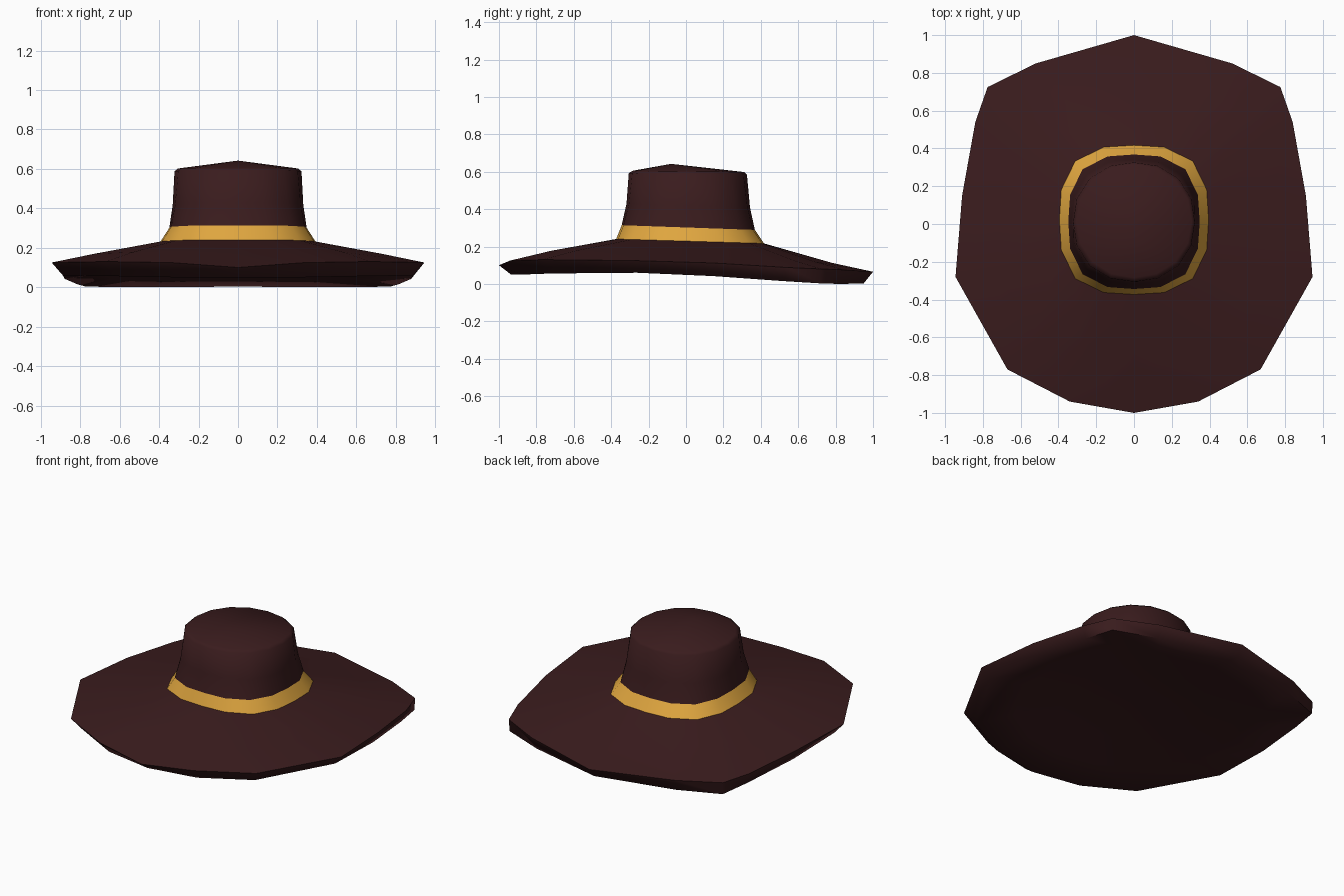
import bpy, math

if "Cube" in bpy.data.objects:
    bpy.data.objects.remove(bpy.data.objects["Cube"])

def material(name, rgb):
    m = bpy.data.materials.new(name)
    m.diffuse_color = (*rgb, 1.0)
    m.use_nodes = True
    m.node_tree.nodes["Principled BSDF"].inputs["Base Color"].default_value = m.diffuse_color
    return m

brown = material("dark brown felt", (0.042, 0.0115, 0.0125))
gold = material("gold ribbon", (0.74, 0.38, 0.05))

def mirror(half):
    """Complete a ring from its back-to-front right half."""
    return half + [(-x, y, z) for x, y, z in half[-2:0:-1]]

def oval(rx, cy, ry, z, tilt, power):
    """Rounded-square ring, sloping down toward the back."""
    half = []
    for k in range(9):
        a = math.pi * k / 8
        s, c = math.sin(a), math.cos(a)
        r = (abs(s) ** power + abs(c) ** power) ** (-1 / power)
        x = rx * r * s if 0 < k < 8 else 0.0
        y = cy + ry * r * c
        half.append((x, y, z - tilt * y))
    return mirror(half)

def blend(a, b, t, lift=0.0):
    """Ring between two rings, lifted at the front and lowered at the back."""
    ring = []
    for p, q in zip(a, b):
        x, y, z = (u + (v - u) * t for u, v in zip(p, q))
        ring.append((x, y, z - lift * y))
    return ring

def loft(name, rings, mat, start=None, end=None, angle=80):
    verts = [p for r in rings for p in r]
    n = len(rings[0])
    faces = []
    for j in range(len(rings) - 1):
        for i in range(n):
            k = (i + 1) % n
            faces.append((j*n + i, (j+1)*n + i, (j+1)*n + k, j*n + k))
    if start:
        verts.append(start)
        faces += [(len(verts) - 1, i, (i + 1) % n) for i in range(n)]
    if end:
        verts.append(end)
        b = (len(rings) - 1) * n
        faces += [(b + i, len(verts) - 1, b + (i + 1) % n) for i in range(n)]
    me = bpy.data.meshes.new(name)
    me.from_pydata(verts, [], faces)
    me.update()
    me.materials.append(mat)
    ob = bpy.data.objects.new(name, me)
    bpy.context.collection.objects.link(ob)
    bpy.ops.object.select_all(action='DESELECT')
    ob.select_set(True)
    bpy.context.view_layer.objects.active = ob
    bpy.ops.object.shade_smooth_by_angle(angle=math.radians(angle))
    return ob

# Brim outline (x, y, top edge z, lower edge z, lower edge inset), back to front
outline = [(0, 1, .065, .003, .95), (.52, .85, .075, 0, .97),
           (.775, .725, .08, .003, .995), (.84, .54, .088, .015, .97),
           (.91, .15, .112, .042, .965), (.945, -.28, .125, .06, .94),
           (.67, -.77, .13, .056, .935), (.34, -.94, .125, .05, .935),
           (0, -1, .10, .05, .935)]
rim = mirror([(x, y, z) for x, y, z, _, _ in outline])
lower_rim = mirror([(x * s, y * s, b) for x, y, _, b, s in outline])

# Shared rings where the ribbon meets brim and crown
band_base = oval(.395, .022, .395, .229, .03, 2.9)
band_top = oval(.348, .012, .356, .302, .035, 2.8)

# Brim with a shallow domed underside
under = oval(.42, .02, .43, .092, .03, 2.4)
loft("brim", [under, blend(under, lower_rim, .55), lower_rim, rim,
              blend(rim, band_base, .38, .012), band_base],
     brown, start=(0, 0, .13))

# Ribbon around the crown base
loft("hat_band", [band_base, blend(band_base, band_top, .5), band_top], gold)

# Crown with a low peaked top
crown_mid = oval(.331, .012, .33, .42, .03, 2.5)
crown_edge = oval(.322, .01, .316, .588, .015, 2.2)
crown_lid = oval(.305, .014, .298, .602, .012, 2.1)
loft("crown", [band_top, crown_mid, crown_edge, crown_lid], brown,
     end=(0, -.08, .642))
